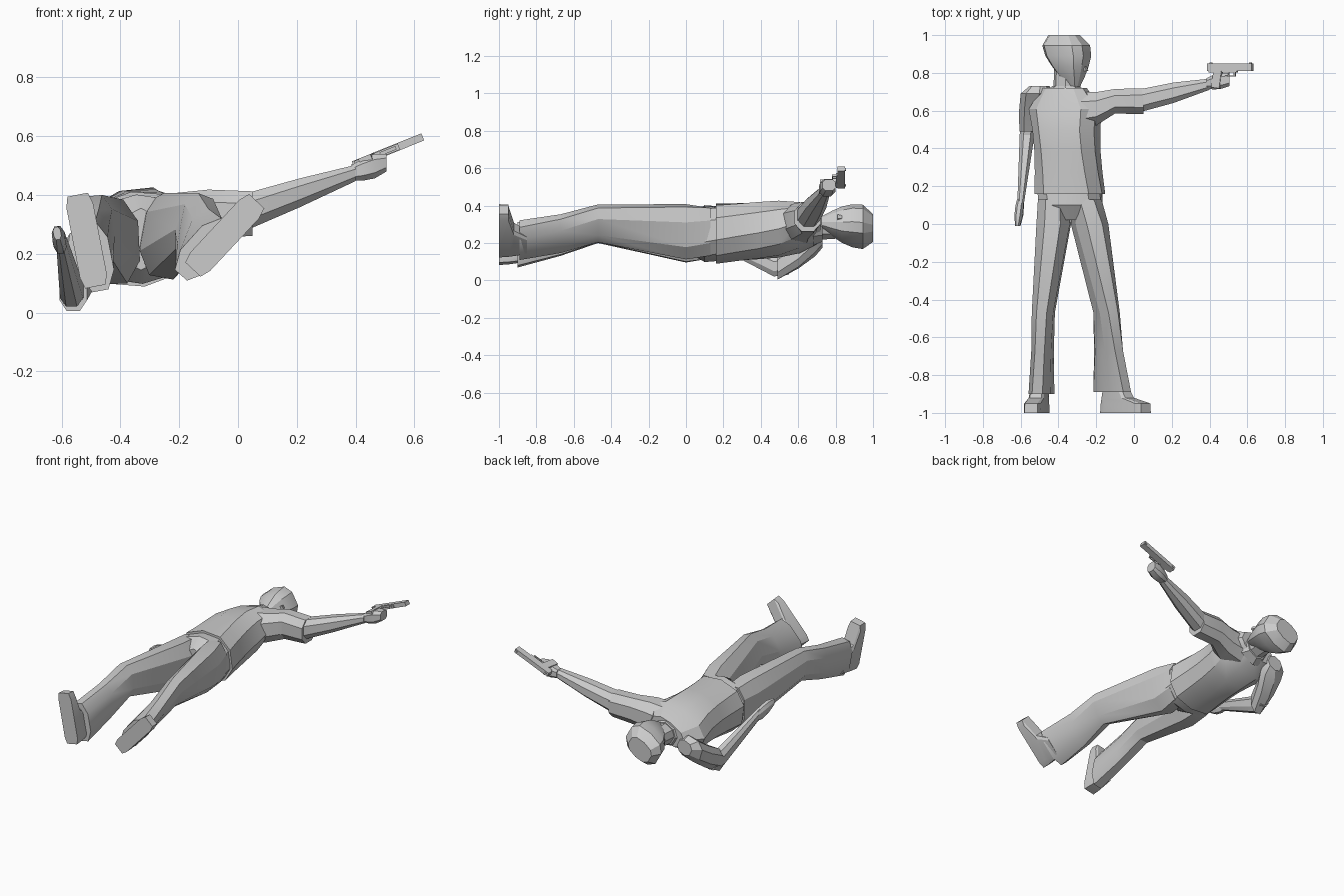
import bpy, bmesh
from math import cos, sin, pi, copysign, radians
from mathutils import Matrix, Vector

default_cube = bpy.data.objects.get("Cube")
if default_cube:
    bpy.data.objects.remove(default_cube)

GREY = (.6, .6, .6, 1)
grey = bpy.data.materials.new("plain grey")
grey.use_nodes = True
grey.diffuse_color = GREY
grey.node_tree.nodes["Principled BSDF"].inputs["Base Color"].default_value = GREY

ACROSS, ALONG, UP = Matrix.Identity(3)


def finish(name, bm):
    """Turn a bmesh into a named grey object with crisp creases."""
    bmesh.ops.recalc_face_normals(bm, faces=bm.faces)
    mesh = bpy.data.meshes.new(name)
    bm.to_mesh(mesh)
    bm.free()
    mesh.materials.append(grey)
    obj = bpy.data.objects.new(name, mesh)
    bpy.context.collection.objects.link(obj)
    bpy.ops.object.select_all(action="DESELECT")
    obj.select_set(True)
    bpy.context.view_layer.objects.active = obj
    bpy.ops.object.shade_smooth_by_angle(angle=radians(28))


def section(bm, centre, size, side, roll, sides, power):
    """One rounded-box cross-section of half sizes, rolled about its centre."""
    wide = side * cos(roll) + UP * sin(roll)
    deep = UP * cos(roll) - side * sin(roll)
    loop = []
    for i in range(sides):
        angle = 2 * pi * (i + .5) / sides
        c, s = cos(angle), sin(angle)
        p = size[0] * copysign(abs(c) ** power, c)
        q = size[1] * copysign(abs(s) ** power, s)
        loop.append(bm.verts.new(centre + (wide * p + deep * q) * 1.05))
    return loop


def limb(name, joints, sizes, side=ACROSS, roll=(0, 0), sides=8, power=.85):
    """Skin cross-sections; two joints give a straight limb of evenly spaced sections."""
    bm = bmesh.new()
    joints = [Vector(joint) for joint in joints]
    last = len(sizes) - 1
    if len(joints) == 2:
        joints = [joints[0].lerp(joints[1], i / last) for i in range(last + 1)]
    loops = []
    for i, (joint, size) in enumerate(zip(joints, sizes)):
        turn = radians(roll[0] + (roll[1] - roll[0]) * i / last)
        loops.append(section(bm, joint, size, side, turn, sides, power))
    for one, two in zip(loops, loops[1:]):
        for i in range(sides):
            bm.faces.new((one[i - 1], one[i], two[i], two[i - 1]))
    bm.faces.new(loops[0])
    bm.faces.new(loops[-1])
    finish(name, bm)


# Shirt, twisting gently from hips to shoulders, and trouser seat
limb("shirt", [(-.34, .16, .25), (-.37, .72, .29)],
     [(.18, .155), (.17, .15), (.165, .147), (.17, .14), (.19, .11), (.12, .065)],
     roll=(8, 25), sides=10)
limb("trouser_seat", [(-.34, .18, .25), (-.33, .02, .25)],
     [(.165, .14), (.165, .145), (.05, .1)], roll=(8, 0), sides=10)


# Trouser legs share hip, thigh, knee, shin and cuff sizes
def trouser_leg(name, hip, thigh, knee, shin, cuff, roll):
    limb(name, [hip, thigh, knee, shin, cuff],
         [(.08, .13), (.09, .145), (.058, .1), (.054, .108), (.06, .12)], roll=roll)


trouser_leg("left_trouser_leg", (-.25, .13, .26), (-.235, 0, .26),
            (-.145, -.47, .305), (-.135, -.67, .25), (-.115, -.89, .215), roll=(0, -42))
trouser_leg("right_trouser_leg", (-.43, .13, .245), (-.425, 0, .24),
            (-.48, -.47, .3), (-.484, -.67, .24), (-.49, -.9, .19), roll=(0, 11))


# Shoes: thin toe along a flat sole, stepping back over the heel into the cuff
def shoe(name, x, z, roll):
    lean = radians(roll)
    steps = ((-1, 0), (-.95, 0), (-.92, .06), (-.85, .08))
    limb(name, [(x + back * sin(lean), y, z - back * cos(lean)) for y, back in steps],
         [(.045, .155), (.043, .152), (.04, .09), (.035, .06)],
         roll=(roll, roll), power=.3)


shoe("left_shoe", -.045, .263, -43)
shoe("right_shoe", -.515, .245, 11)

# Outstretched left arm
limb("left_sleeve", [(-.3, .6, .3), (-.2, .61, .315), (-.1, .65, .335), (.05, .65, .337)],
     [(.1, .1), (.09, .095), (.066, .085), (.07, .077)], side=ALONG)
limb("left_forearm", [(.02, .65, .34), (.4, .74, .475)],
     [(.062, .065), (.055, .05), (.03, .028)], side=ALONG)
limb("left_hand", [(.385, .745, .475), (.505, .765, .51)],
     [(.028, .026), (.04, .038), (.042, .042), (.035, .03)], side=ALONG, power=.7)

# Bent right arm resting beside the hip
limb("right_sleeve", [(-.5, .73, .225), (-.515, .69, .21), (-.54, .6, .14), (-.56, .49, .077)],
     [(.05, .045), (.08, .075), (.065, .075), (.048, .073)], roll=(25, 0))
limb("right_forearm", [(-.56, .55, .085), (-.566, .47, .075), (-.6, .11, .24)],
     [(.04, .055), (.04, .055), (.018, .032)])
limb("right_hand", [(-.6, .15, .225), (-.615, -.01, .27)],
     [(.014, .025), (.022, .04), (.022, .04), (.013, .022)], roll=(0, 10))

# Neck, collar and head turned towards the raised arm
TURNED = (30, 30)
limb("neck", [(-.36, .66, .28), (-.36, .83, .285)],
     [(.065, .06), (.058, .055)], roll=TURNED)
limb("collar", [(-.36, .68, .28), (-.36, .73, .28)],
     [(.11, .08), (.07, .066)], roll=TURNED)
limb("head", [(-.315, .725, .31), (-.37, 1, .28)],
     [(.025, .03), (.06, .06), (.09, .085), (.115, .096), (.12, .098), (.08, .06)],
     roll=TURNED, sides=10, power=.75)
limb("nose", [(-.26, .81, .335), (-.275, .87, .33)],
     [(.02, .016), (.01, .008)], roll=TURNED, sides=4, power=1)

# Pistol, laid out along its own barrel direction
AIM = Matrix.Translation((.51, .83, .55)) @ Matrix.Rotation(radians(-22), 4, "Y")


def pistol_part(name, x, y, length, height, width, tilt=0):
    bm = bmesh.new()
    bmesh.ops.create_cube(bm, size=1)
    place = Matrix.Translation((x, y, 0)) @ Matrix.Rotation(radians(tilt), 4, "Z")
    bm.transform(AIM @ place @ Matrix.Diagonal((length, height, width, 1)))
    finish(name, bm)


pistol_part("pistol_slide", 0, 0, length=.255, height=.04, width=.026)
pistol_part("pistol_frame", -.04, -.02, length=.16, height=.018, width=.022)
pistol_part("pistol_grip", -.075, -.06, length=.045, height=.1, width=.026, tilt=-8)
pistol_part("guard_front", .025, -.035, length=.008, height=.026, width=.012)
pistol_part("guard_base", 0, -.047, length=.058, height=.006, width=.012)
pistol_part("trigger", -.01, -.035, length=.006, height=.02, width=.008)
pistol_part("hammer", -.125, 0, length=.014, height=.022, width=.01)
for sight, x in (("front_sight", .115), ("rear_sight", -.11)):
    pistol_part(sight, x, .02, length=.012, height=.01, width=.01)
